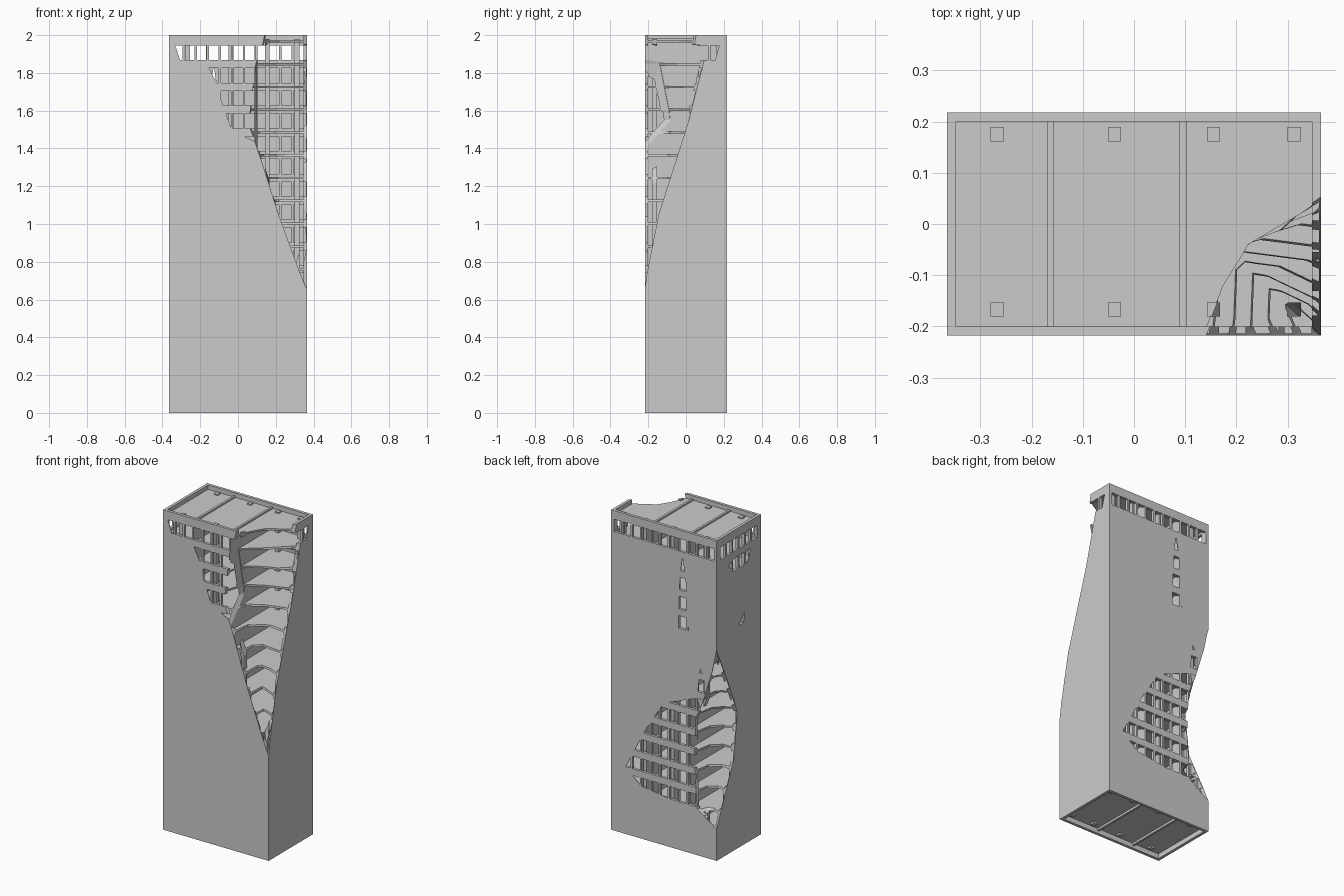
import bpy, bmesh, math

if "Cube" in bpy.data.objects:
    bpy.data.objects.remove(bpy.data.objects["Cube"])

HX, HY, H = 0.365, 0.218, 2.0        # half width, half depth, height
T, GLASS = 0.018, 0.004              # wall and pane thickness
ROWS, PITCH_Z, WIN_H = 16, 0.1206, 0.078
Z0 = 0.098                           # centre of the lowest window row


def finish(name, bm):
    bmesh.ops.recalc_face_normals(bm, faces=bm.faces)
    me = bpy.data.meshes.new(name)
    bm.to_mesh(me)
    bm.free()
    ob = bpy.data.objects.new(name, me)
    bpy.context.collection.objects.link(ob)
    return ob


def boxes(name, items):
    bm = bmesh.new()
    for c, s in items:
        vs = bmesh.ops.create_cube(bm, size=1)["verts"]
        bmesh.ops.scale(bm, vec=s, verts=vs)
        bmesh.ops.translate(bm, vec=c, verts=vs)
    return finish(name, bm)


def loft(bm, rings):
    # closed solid through rings with equal point counts
    vr = [[bm.verts.new(p) for p in r] for r in rings]
    n = len(vr[0])
    for a, b in zip(vr, vr[1:]):
        for i in range(n):
            j = (i + 1) % n
            bm.faces.new((a[i], a[j], b[j], b[i]))
    bm.faces.new(vr[0][::-1])
    bm.faces.new(vr[-1])


def cut(ob, cutter):
    m = ob.modifiers.new("cut", 'BOOLEAN')
    m.object, m.operation, m.solver = cutter, 'DIFFERENCE', 'EXACT'
    bpy.context.view_layer.objects.active = ob
    bpy.ops.object.modifier_apply(modifier=m.name)


def turn(u, w, z, quarter):
    # rotate a front-wall point by quarter turns about z
    for _ in range(quarter):
        u, w = -w, u
    return (u, w, z)


def clip(poly, axis, value, sign):
    # keep the part of the polygon on one side of an axis line
    out = []
    for p, q in zip(poly, poly[1:] + poly[:1]):
        dp, dq = sign * (p[axis] - value), sign * (q[axis] - value)
        if dp >= 0:
            out.append(p)
        if (dp > 0 and dq < 0) or (dp < 0 and dq > 0):
            t = dp / (dp - dq)
            r = [p[0] + t * (q[0] - p[0]), p[1] + t * (q[1] - p[1])]
            r[axis] = value
            out.append(tuple(r))
    return out


def area(p):
    return abs(sum(a[0] * b[1] - b[0] * a[1] for a, b in zip(p, p[1:] + p[:1]))) / 2


def facade(name, quarter, half, dist, n, pitch, width, openings):
    # window grid: inner layer pierced everywhere, outer layer is the panes
    us = [-half]
    for i in range(n):
        c = (i - (n - 1) / 2) * pitch
        us += [c - width / 2, c + width / 2]
    us.append(half)
    zs = [0]
    for k in range(ROWS):
        c = Z0 + k * PITCH_Z
        zs += [c - WIN_H / 2, c + WIN_H / 2]
    zs.append(H)
    ds = [0, GLASS, T]
    nu, nz = len(us) - 1, len(zs) - 1

    def solid(i, d, k):
        inside = 0 <= i < nu and 0 <= d < 2 and 0 <= k < nz
        return inside and not (d == 1 and i % 2 and k % 2)

    bm, cache = bmesh.new(), {}

    def vert(i, d, k):
        if (i, d, k) not in cache:
            u = us[i] + (ds[d] if i == 0 else -ds[d] if i == nu else 0)
            cache[i, d, k] = bm.verts.new(turn(u, -dist + ds[d], zs[k], quarter))
        return cache[i, d, k]

    for i in range(nu):
        for d in range(2):
            for k in range(nz):
                if not solid(i, d, k):
                    continue
                for ax in range(3):
                    for s in (0, 1):
                        nb = [i, d, k]
                        nb[ax] += 2 * s - 1
                        if solid(*nb):
                            continue
                        quad = []
                        for a, b in ((0, 0), (1, 0), (1, 1), (0, 1)):
                            p = [i, d, k]
                            p[ax] += s
                            p[(ax + 1) % 3] += a
                            p[(ax + 2) % 3] += b
                            quad.append(vert(*p))
                        bm.faces.new(quad)
    wall = finish(name, bm)

    # knock out the panes that lie inside the broken areas
    bm = bmesh.new()
    for poly in openings:
        for i in range(1, nu, 2):
            for k in range(1, nz, 2):
                p = list(poly)
                for ax, v, s in ((0, us[i], 1), (0, us[i + 1], -1), (1, zs[k], 1), (1, zs[k + 1], -1)):
                    p = clip(p, ax, v, s) if p else p
                if len(p) > 2 and area(p) > 1e-5:
                    loft(bm, [[turn(u, -dist + d, z, quarter) for u, z in p] for d in (-0.01, 0.01)])
    cutter = finish(name + "_pane_cutter", bm)
    cut(wall, cutter)
    bpy.data.objects.remove(cutter)
    return wall


def damage(name, sections, s):
    # corner bite: wall edge x, two inner kinks, side wall edge y at each height
    bm = bmesh.new()
    rings = []
    for z, fx, k1, k2, ry in sections:
        ring = [(fx, -0.3), (fx, -HY), k1, k2, (HX, ry), (0.45, ry), (0.45, -0.3)]
        rings.append([(s * x, s * y, z) for x, y in ring])
    loft(bm, rings)
    bmesh.ops.triangulate(bm, faces=bm.faces)
    ob = finish(name, bm)
    ob.hide_render = True
    return ob


# outer walls with broken panes (u runs left to right seen from outside)
front_open = [[(-.338, 1.96), (-.30, 1.85), (.4, 1.85), (.4, 1.96)],
              [(-.16, 1.84), (-.11, 1.74), (-.09, 1.66), (-.03, 1.49), (.4, 1.3), (.4, 1.84)]]
back_open = [[(-.36, 1.96), (-.36, 1.85), (.36, 1.85), (.36, 1.96)],
             [(.128, 1.84), (.15, 1.70), (.17, 1.38), (.10, 1.38), (.105, 1.6), (.115, 1.74)],
             [(-.265, .42), (-.12, .70), (0, .89), (.23, .98), (.34, .6), (.3, .25), (.2, .28), (-.16, .33)],
             [(.25, 1.17), (.28, 1.12), (.3, .98), (.23, .98)]]
right_open = [[(-.2, 1.96), (.18, 1.96), (.15, 1.85), (-.2, 1.85)]]
left_open = [[(-.2, 1.96), (-.2, 1.85), (.2, 1.85), (.2, 1.96)],
             [(-.10, 1.80), (-.05, 1.74), (.08, 1.74), (.13, 1.84), (.0, 1.84)],
             [(-.02, 1.36), (.06, 1.46), (.05, 1.40), (.0, 1.33)]]
parts = [
    facade("front_wall", 0, HX, HY, 11, 0.064, 0.052, front_open),
    facade("right_wall", 1, HY, HX, 6, 0.062, 0.048, right_open),
    facade("back_wall", 2, HX, HY, 11, 0.064, 0.052, back_open),
    facade("left_wall", 3, HY, HX, 6, 0.062, 0.048, left_open),
]

# floors, partitions and columns
parts.append(boxes("floor_slabs", [((0, 0, 0.037 + k * PITCH_Z), (2 * (HX - T), 2 * (HY - T), 0.012))
                                   for k in range(ROWS + 1)]))
parts.append(boxes("partitions", [((x, 0, 1), (0.014, 2 * (HY - T), 1.965)) for x in (-0.163, 0.095)]))
parts.append(boxes("columns", [((x, y, 1), (0.026, 0.028, 1.96))
                               for x in (-0.267, -0.038, 0.155, 0.313) for y in (-0.167, 0.175)]))

# the two collapsed corners
upper = damage("upper_damage_cutter", [
    (0.66, .362, (.362, -.217), (.363, -.2165), -.217),
    (0.75, .325, (.30, -.16), (.32, -.165), -.205),
    (1.05, .215, (.22, -.085), (.25, -.09), -.145),
    (1.30, .135, (.15, -.10), (.21, -.045), -.065),
    (1.55, .05, (.10, -.085), (.20, -.035), .015),
    (1.60, .065, (.10, -.09), (.20, -.035), .028),
    (1.85, .095, (.10, -.14), (.21, -.05), .092),
    (1.942, .125, (.15, -.12), (.22, -.04), .113),
    (1.95, .13, (.17, -.12), (.22, -.04), .045),
    (2.03, .147, (.185, -.12), (.23, -.04), .058)], 1)
lower = damage("lower_damage_cutter", [
    (0.20, .362, (.362, -.217), (.363, -.2165), -.217),
    (0.29, .23, (.25, -.16), (.29, -.14), -.18),
    (0.57, .21, (.23, -.10), (.29, -.05), -.05),
    (0.85, .22, (.24, -.10), (.29, -.05), -.015),
    (0.97, .27, (.28, -.12), (.31, -.09), -.06),
    (1.18, .335, (.34, -.18), (.35, -.16), -.155),
    (1.31, .362, (.362, -.217), (.363, -.2165), -.217)], -1)
for ob in parts:
    cut(ob, upper)
    cut(ob, lower)
for ob in (upper, lower):
    bpy.data.objects.remove(ob)
